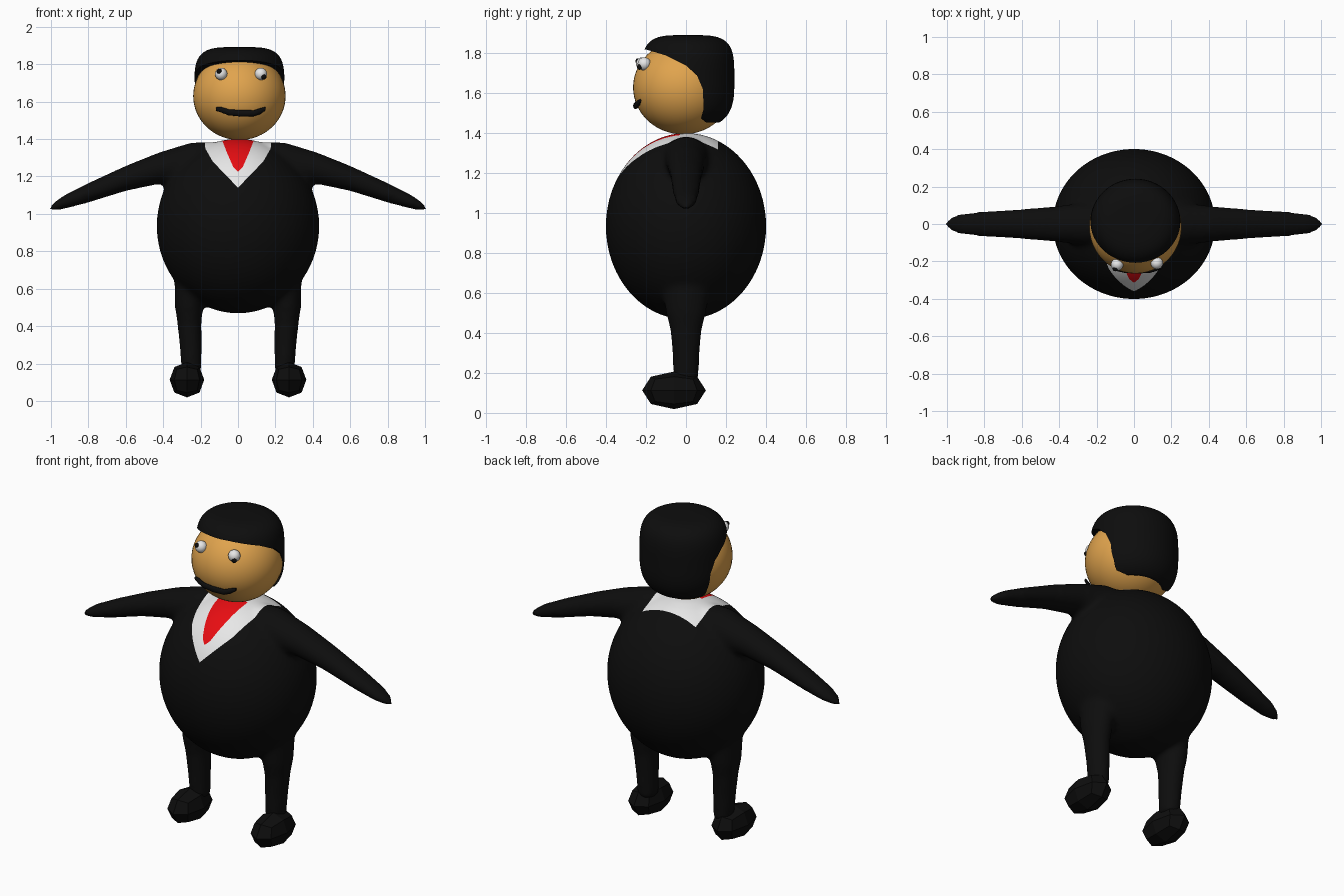
import bpy, bmesh, math
from mathutils import Vector, Matrix

cube = bpy.data.objects.get("Cube")
if cube:
    bpy.data.objects.remove(cube, do_unlink=True)


def material(name, rgb):
    m = bpy.data.materials.new(name)
    m.use_nodes = True
    m.diffuse_color = (*rgb, 1)
    m.node_tree.nodes["Principled BSDF"].inputs["Base Color"].default_value = (*rgb, 1)
    return m


BLACK = material("black", (0.004, 0.004, 0.004))
SKIN = material("skin", (0.75, 0.37, 0.075))
WHITE = material("white", (0.8, 0.8, 0.8))
RED = material("red", (0.8, 0.004, 0.006))


def make(name, bm, *mats):
    mesh = bpy.data.meshes.new(name)
    bm.to_mesh(mesh)
    bm.free()
    ob = bpy.data.objects.new(name, mesh)
    bpy.context.collection.objects.link(ob)
    for m in mats:
        mesh.materials.append(m)
    return ob


def bake(ob):
    """Return the object's mesh with its modifiers applied."""
    deps = bpy.context.evaluated_depsgraph_get()
    return bpy.data.meshes.new_from_object(ob.evaluated_get(deps))


def smooth(ob, angle=40):
    bpy.ops.object.select_all(action="DESELECT")
    ob.select_set(True)
    bpy.context.view_layer.objects.active = ob
    bpy.ops.object.shade_smooth_by_angle(angle=math.radians(angle))


def ball(bm, center, radii, u=48, v=32):
    mat = Matrix.Translation(center) @ Matrix.Diagonal((*radii, 1))
    return bmesh.ops.create_uvsphere(bm, u_segments=u, v_segments=v, radius=1, matrix=mat)["verts"]


def loft(bm, rings, sides=24):
    """Closed tube through rings given as (center, half axis, half axis)."""
    loops = []
    for c, a, b in rings:
        angles = [2 * math.pi * i / sides for i in range(sides)]
        loops.append([bm.verts.new(Vector(c) + Vector(a) * math.cos(t) + Vector(b) * math.sin(t))
                      for t in angles])
    for p, q in zip(loops, loops[1:]):
        for i in range(sides):
            j = (i + 1) % sides
            bm.faces.new((p[i], p[j], q[j], q[i]))
    bm.faces.new(loops[0])
    bm.faces.new(loops[-1])


# Suit: round torso, arms and legs fused into one smooth skin
ARM = [(.10, 1.27, .12, .115), (.25, 1.267, .115, .115), (.42, 1.245, .095, .085),
       (.60, 1.19, .08, .068), (.80, 1.113, .068, .053), (.93, 1.063, .055, .037),
       (.985, 1.04, .035, .022), (1.01, 1.03, .01, .008)]
LEG = [(.15, .248, .052, .062), (.30, .253, .06, .068), (.42, .26, .065, .08),
       (.50, .262, .075, .10), (.62, .25, .09, .12), (.75, .22, .10, .13)]
bm = bmesh.new()
ball(bm, (0, 0, .935), (.435, .402, .467))
for s in (-1, 1):
    loft(bm, [((s * x, 0, z), (0, ry, 0), (0, 0, rz)) for x, z, ry, rz in ARM])
    loft(bm, [((s * x, 0, z), (rx, 0, 0), (0, ry, 0)) for z, x, rx, ry in LEG])
bmesh.ops.recalc_face_normals(bm, faces=bm.faces)
suit = make("suit_body", bm)
rm = suit.modifiers.new("fuse", "REMESH")
rm.mode = "VOXEL"
rm.voxel_size = .016
sm = suit.modifiers.new("soften", "SMOOTH")
sm.factor = .5
sm.iterations = 7
fused = bake(suit)
suit.modifiers.clear()

# Shirt collar and tie: cut along their outlines, given as (height, half width)
SHIRT = [(1.14, 0), (1.28, .135), (1.35, .175), (1.5, .178)]
TIE = [(1.225, 0), (1.25, .025), (1.33, .06), (1.42, .095)]
BACK, KNOT = .16, -.03


def half_width(outline, z):
    for (z0, w0), (z1, w1) in zip(outline, outline[1:]):
        if z0 <= z <= z1:
            return w0 + (w1 - w0) * (z - z0) / (z1 - z0)
    return -1


def cut(bm, point, normal, test):
    faces = [f for f in bm.faces if test(f.calc_center_median())]
    geom = faces + list({e for f in faces for e in f.edges}) + list({v for f in faces for v in f.verts})
    bmesh.ops.bisect_plane(bm, geom=geom, plane_co=point, plane_no=normal, dist=1e-5)


bm = bmesh.new()
bm.from_mesh(fused)
for outline in (SHIRT, TIE):
    for (z0, w0), (z1, w1) in zip(outline, outline[1:]):
        for s in (-1, 1):
            cut(bm, (s * w0, 0, z0), (s * (z1 - z0), 0, w0 - w1),
                lambda c: z0 - .02 < c.z < z1 + .02 and c.y < .02 and c.x * s > -.02 and abs(c.x) < .25)
for y in (BACK, KNOT):
    cut(bm, (0, y, 0), (0, 1, 0), lambda c: c.z > 1.2 and abs(c.x) < .2)
for s in (-1, 1):
    cut(bm, (s * .175, 0, 0), (1, 0, 0), lambda c: c.z > 1.2 and -.02 < c.y < .2)
for f in bm.faces:
    c = f.calc_center_median()
    f.material_index = 0
    wide = half_width(SHIRT, c.z) if c.y < 0 else .175
    if c.z > 1.1 and c.y < BACK and abs(c.x) < wide:
        f.material_index = 1
        if c.y < KNOT and abs(c.x) < half_width(TIE, c.z):
            f.material_index = 2
bm.to_mesh(suit.data)
bm.free()
for m in (BLACK, WHITE, RED):
    suit.data.materials.append(m)
smooth(suit, 60)

# Faceted shoes
for side, s in (("left", 1), ("right", -1)):
    bm = bmesh.new()
    bmesh.ops.create_cube(bm, size=2)
    shoe = make(side + "_shoe", bm, BLACK)
    shoe.modifiers.new("round", "SUBSURF").levels = 1
    shoe.data = bake(shoe)
    shoe.modifiers.clear()
    shoe.data.transform(Matrix.Translation((s * .273, -.06, .113)) @ Matrix.Diagonal((.11, .19, .112, 1)))
    shoe.data.polygons.foreach_set("use_smooth", [False] * len(shoe.data.polygons))

# Head
bm = bmesh.new()
ball(bm, (.0075, -.015, 1.63), (.247, .25, .235))
smooth(make("head", bm, SKIN))

# Hair: boxy-topped cap trimmed by a side profile
bm = bmesh.new()
for v in ball(bm, (0, 0, 0), (1, 1, 1), 64, 48):
    n = 4 if v.co.z > 0 else 3
    r = math.hypot(v.co.x, v.co.y)
    v.co /= (r ** n + abs(v.co.z) ** n) ** (1 / n)
bm.transform(Matrix.Translation((.0075, .01, 1.66)) @ Matrix.Diagonal((.241, .232, .232, 1)))
hair = make("hair", bm, BLACK)
PROFILE = [(-.3, 1.82), (-.2, 1.82), (-.1, 1.79), (0, 1.74), (.055, 1.69), (.085, 1.62),
           (.088, 1.52), (.075, 1.475), (.1, 1.455), (.3, 1.455), (.3, 2), (-.3, 2)]
bm = bmesh.new()
face = bm.faces.new([bm.verts.new((-.4, y, z)) for y, z in PROFILE])
ext = bmesh.ops.extrude_face_region(bm, geom=[face])["geom"]
bmesh.ops.translate(bm, vec=(.8, 0, 0), verts=[g for g in ext if isinstance(g, bmesh.types.BMVert)])
bmesh.ops.recalc_face_normals(bm, faces=bm.faces)
cutter = make("hair_cutter", bm, BLACK)
cutter.hide_render = True
trim = hair.modifiers.new("trim", "BOOLEAN")
trim.operation = "INTERSECT"
trim.solver = "EXACT"
trim.object = cutter
hair.data = bake(hair)
hair.modifiers.clear()
bpy.data.objects.remove(cutter, do_unlink=True)
smooth(hair)

# Eyes with wandering pupils
for side, x, px, pz in (("right", -.09, -.01, .014), ("left", .122, .016, -.016)):
    y = -.217 if side == "right" else -.209
    bm = bmesh.new()
    ball(bm, (x, y, 1.748), (.033, .033, .033), 24, 16)
    smooth(make(side + "_eye", bm, WHITE))
    bm = bmesh.new()
    ball(bm, (x + px, y - .024, 1.748 + pz), (.014, .012, .014), 16, 12)
    smooth(make(side + "_pupil", bm, BLACK))

# Moustache: tapered tube with raised ends
STACHE = [(-.118, -.232, 1.561, .009), (-.09, -.242, 1.557, .015), (-.05, -.25, 1.543, .016),
          (.015, -.253, 1.538, .017), (.085, -.25, 1.538, .016), (.12, -.24, 1.55, .016),
          (.148, -.23, 1.563, .009)]
bm = bmesh.new()
loft(bm, [((x, y, z), (0, r * .7, 0), (0, 0, r)) for x, y, z, r in STACHE], 12)
bmesh.ops.recalc_face_normals(bm, faces=bm.faces)
smooth(make("moustache", bm, BLACK))
